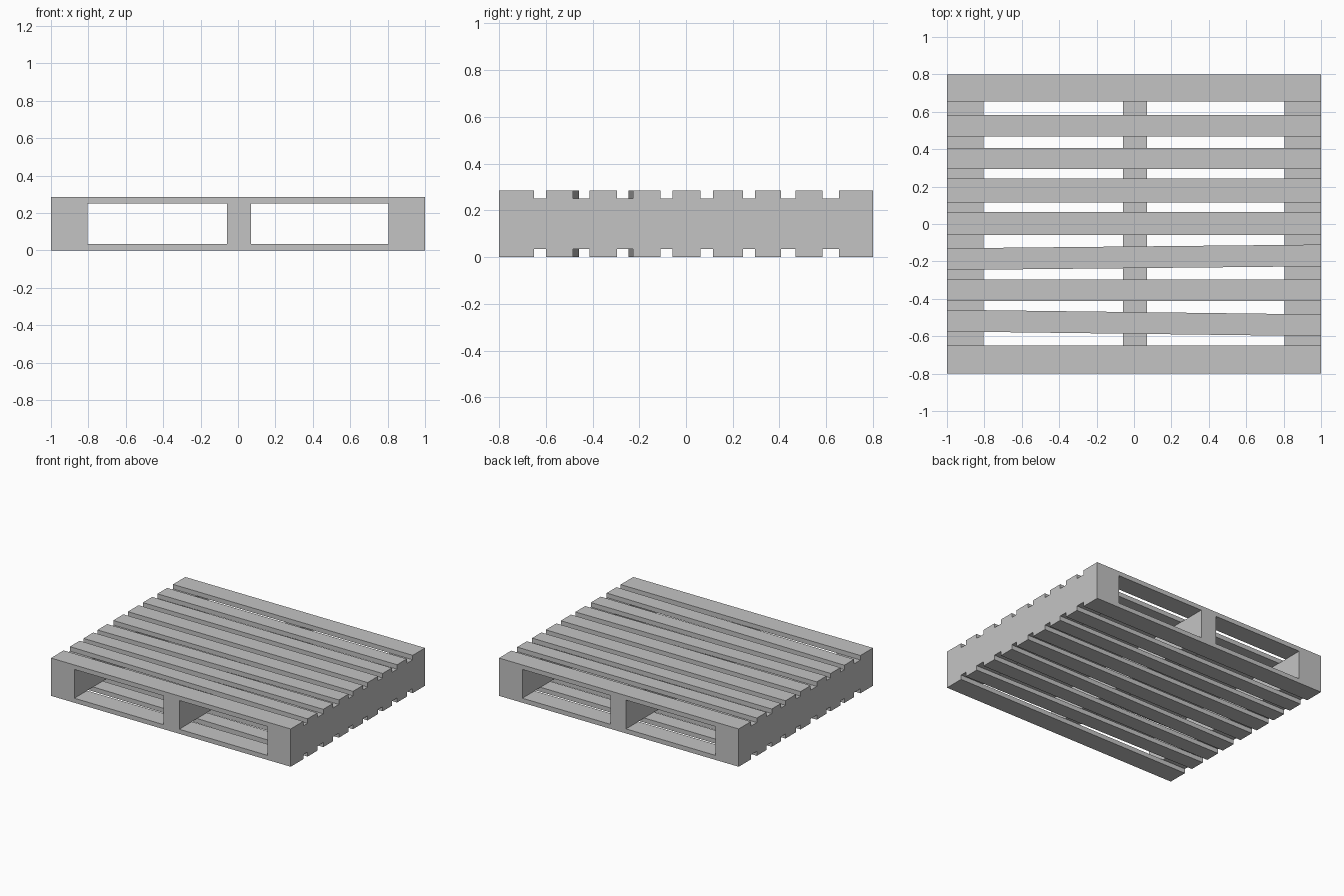
import bpy
import bmesh

cube = bpy.data.objects.get("Cube")
if cube:
    bpy.data.objects.remove(cube, do_unlink=True)

wood = bpy.data.materials.new("plain_grey")
wood.use_nodes = True
GREY = (0.55, 0.55, 0.55, 1)
wood.diffuse_color = GREY
wood.node_tree.nodes["Principled BSDF"].inputs["Base Color"].default_value = GREY

HEIGHT = 0.285
BOARD = 0.034


def plank(name, x, y, z, skew=0.0):
    """Box between the given limits; skew slides the right end along y."""
    bm = bmesh.new()
    bmesh.ops.create_cube(bm, size=1)
    for v in bm.verts:
        tx, ty, tz = (c + 0.5 for c in v.co)
        v.co = (x[0] + tx * (x[1] - x[0]),
                y[0] + ty * (y[1] - y[0]) + skew * (tx - 0.5),
                z[0] + tz * (z[1] - z[0]))
    mesh = bpy.data.meshes.new(name)
    bm.to_mesh(mesh)
    bm.free()
    mesh.materials.append(wood)
    obj = bpy.data.objects.new(name, mesh)
    bpy.context.collection.objects.link(obj)


# Stringers running front to back
for name, x in (("right_stringer", (-1, -0.805)),
                ("middle_stringer", (-0.06, 0.07)),
                ("left_stringer", (0.805, 1))):
    plank(name, x, (-0.8, 0.8), (BOARD, HEIGHT - BOARD))

# Deck boards: front edge, back edge, skew of the crooked ones
boards = [(-0.8, -0.65, 0), (-0.587, -0.471, -0.025), (-0.412, -0.296, 0),
          (-0.236, -0.12, 0.02), (-0.058, 0.063, 0), (0.116, 0.243, 0),
          (0.295, 0.406, 0), (0.468, 0.584, 0), (0.654, 0.8, 0)]

# The same boards form the top and bottom decks
for deck, z in (("bottom", (0, BOARD)), ("top", (HEIGHT - BOARD, HEIGHT))):
    for i, (front, back, skew) in enumerate(boards, 1):
        plank(f"{deck}_board_{i}", (-1, 1), (front, back), z, skew)
